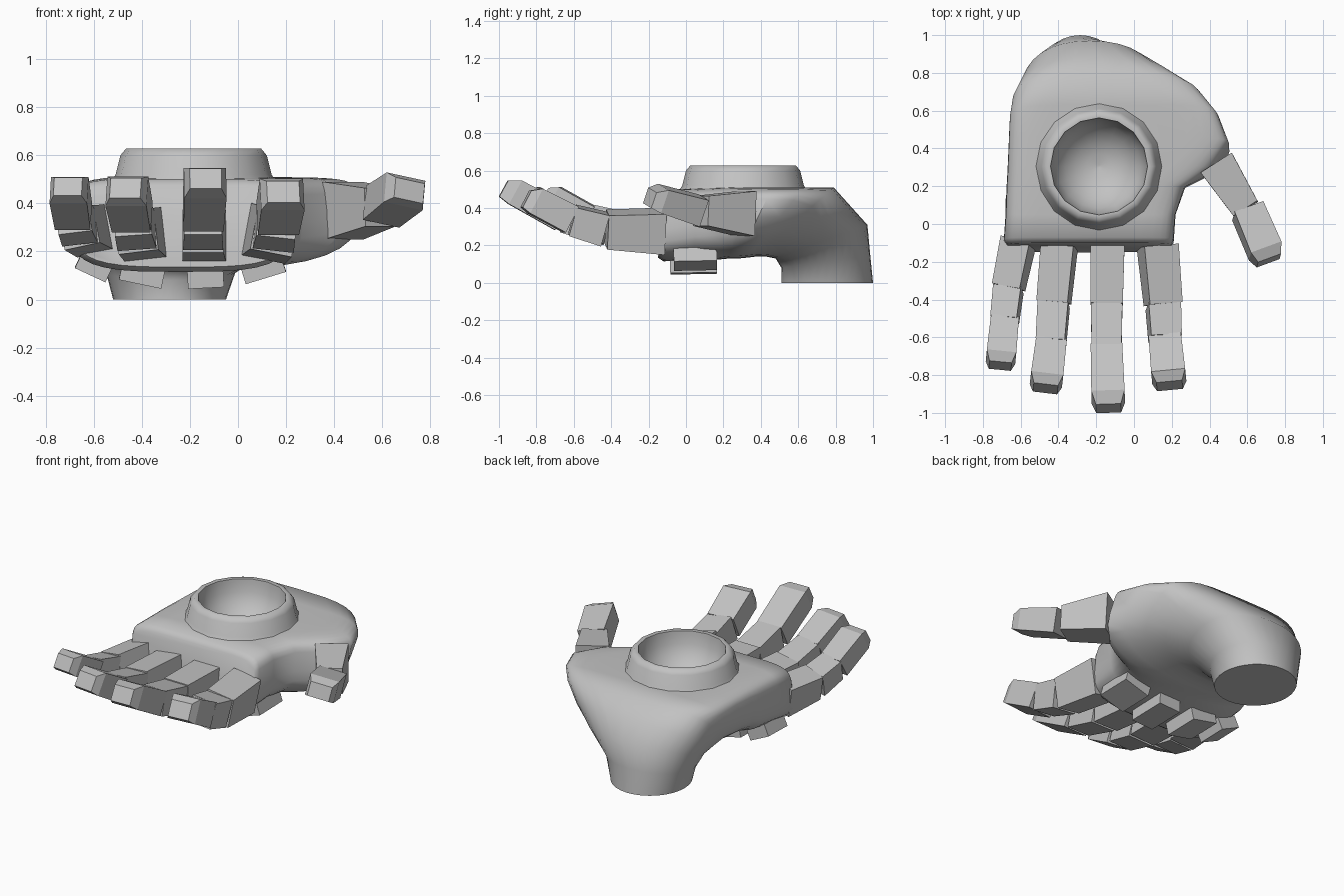
import bpy, bmesh, math
from mathutils import Vector, Matrix

if "Cube" in bpy.data.objects:
    bpy.data.objects.remove(bpy.data.objects["Cube"])

grey = bpy.data.materials.new("stone grey")
grey.use_nodes = True
colour = (0.54, 0.54, 0.54, 1)
grey.diffuse_color = colour
grey.node_tree.nodes["Principled BSDF"].inputs["Base Color"].default_value = colour


def finish(name, bm, smooth=None):
    bmesh.ops.recalc_face_normals(bm, faces=bm.faces[:])
    mesh = bpy.data.meshes.new(name)
    bm.to_mesh(mesh)
    bm.free()
    mesh.materials.append(grey)
    obj = bpy.data.objects.new(name, mesh)
    bpy.context.collection.objects.link(obj)
    if smooth:
        bpy.ops.object.select_all(action="DESELECT")
        obj.select_set(True)
        bpy.context.view_layer.objects.active = obj
        bpy.ops.object.shade_smooth_by_angle(angle=math.radians(smooth))
    return obj


def loft(bm, rings, caps=True):
    loops = [[bm.verts.new(p) for p in ring] for ring in rings]
    n = len(loops[0])
    for a, b in zip(loops, loops[1:]):
        for i in range(n):
            j = (i + 1) % n
            bm.faces.new((a[i], a[j], b[j], b[i]))
    if caps:
        bm.faces.new(loops[0])
        bm.faces.new(loops[-1])


def power(value, p):
    return math.copysign(abs(value) ** p, value)


# Wrist and palm: one loft that bends from the upright wrist to the flat palm.
# under (y, z), top (y, z), x range, squareness of top and underside, side height
sections = [
    ((.51, 0), (1.0, 0), (-.52, -.05), 1, 1, .5),
    ((.51, .08), (.985, .15), (-.55, -.01), .95, 1, .5),
    ((.48, .13), (.97, .31), (-.59, .13), .9, .9, .5),
    ((.43, .14), (.88, .41), (-.62, .26), .75, .85, .52),
    ((.37, .14), (.79, .51), (-.645, .36), .55, .8, .55),
    ((.33, .135), (.63, .51), (-.66, .45), .35, .8, .58),
    ((.28, .13), (.46, .51), (-.665, .505), .3, .8, .58),
    ((.23, .13), (.31, .51), (-.67, .42), .3, .75, .55),
    ((.18, .125), (.20, .51), (-.675, .27), .3, .7, .5),
    ((.05, .12), (.05, .505), (-.68, .22), .3, .65, .5),
    ((-.12, .115), (-.07, .5), (-.69, .21), .3, .6, .45),
    ((-.15, .135), (-.1, .47), (-.67, .2), .3, .6, .45),
]
rings = []
for under, top, (x0, x1), p_top, p_under, side in sections:
    ring = []
    for i in range(32):
        a = math.tau * i / 32
        s, c = math.sin(a), math.cos(a)
        p = p_top if s > 0 else p_under
        v = side + (power(s, p) * (1 - side) if s > 0 else power(s, p) * side)
        x = (x0 + x1) / 2 + (x1 - x0) / 2 * power(c, p)
        y, z = Vector(under).lerp(Vector(top), v)
        ring.append((x, y, z))
    rings.append(ring)
bm = bmesh.new()
loft(bm, rings)
palm = finish("palm_and_wrist", bm, 60)


# Bowl socket
def lathe(profile, sides=16):
    return [[(-.185 + r * math.cos(math.tau * i / sides),
              .305 + r * math.sin(math.tau * i / sides), z) for i in range(sides)]
            for r, z in profile]


bm = bmesh.new()
hollow = [(.255 * math.cos(a), .61 - .24 * math.sin(a))
          for a in [math.radians(15 * k) for k in range(6)]]
loft(bm, lathe([(.345, .49), (.325, .52), (.305, .6), (.282, .628), (.257, .626)]
               + hollow + [(.004, .37)]), caps=False)
finish("bowl_socket", bm, 70)

bm = bmesh.new()
loft(bm, lathe([(.265, .8), (.265, .58)] + [(r + .01, z - .01) for r, z in hollow[1:]]))
cutter = finish("bowl_cutter", bm)
cutter.hide_render = True
cutter.hide_viewport = True
cutter.display_type = "WIRE"
cut = palm.modifiers.new("hollow", "BOOLEAN")
cut.operation = "DIFFERENCE"
cut.solver = "EXACT"
cut.object = cutter


# Fingers: tapered blocks between joints
def block(name, start, end, size0, size1, roll=0, tip=False):
    start, end = Vector(start), Vector(end)
    d = (end - start).normalized()
    side = d.cross(Vector((0, 0, 1))).normalized()
    side = Matrix.Rotation(math.radians(roll), 3, d) @ side
    up = side.cross(d)

    def ring(t, w, h, low, high):
        c = start.lerp(end, t)
        return [c + side * w / 2 * sx + up * h / 2 * sz
                for sx, sz in ((-1, low), (1, low), (1, high), (-1, high))]
    (w0, h0), (w1, h1) = size0, size1
    rings = [ring(0.02, w0, h0, -1, 1)]
    if tip:
        rings += [ring(.82, w1, h1, -1, 1), ring(1, w1 * .75, h1, -.85, .5)]
    else:
        rings.append(ring(.98, w1, h1, -1, 1))
    bm = bmesh.new()
    loft(bm, rings)
    finish(name, bm)


fingers = {
    "index": (.185, 11, [(.125, -.11, .275), (.155, -.43, .285), (.165, -.61, .335), (.188, -.85, .46)]),
    "middle": (.18, 0, [(-.14, -.11, .265), (-.145, -.43, .285), (-.145, -.66, .345), (-.135, -.97, .515)]),
    "ring": (.175, -7, [(-.395, -.11, .27), (-.425, -.42, .285), (-.44, -.63, .34), (-.468, -.865, .475)]),
    "little": (.16, -12, [(-.61, -.08, .285), (-.665, -.34, .3), (-.685, -.51, .345), (-.708, -.745, .48)]),
}
for name, (w, roll, joints) in fingers.items():
    for k, part in enumerate(("base", "middle", "tip")):
        block(f"{name}_finger_{part}", joints[k], joints[k + 1],
              (w * (1, .93, .93)[k], w * (1.2, .93, .83)[k]),
              (w * (.95, .88, .98)[k], w * (1, .85, .8)[k]),
              -roll * (1, .6, 0)[k], part == "tip")

# Thumb
block("thumb_base", (.435, .325, .37), (.595, .075, .385), (.195, .24), (.15, .16))
block("thumb_tip", (.6, .075, .385), (.715, -.19, .465), (.165, .15), (.175, .13), -12, True)

# Knuckle plates under the hand
for name, x, z, w, y0, y1, roll in (
        ("index", .105, .13, .175, -.07, .17, 17), ("middle", -.135, .09, .15, -.09, .17, 3),
        ("ring", -.4, .105, .18, -.08, .16, -12), ("little", -.6, .14, .14, -.06, .14, -25)):
    block(f"{name}_knuckle", (x, y1, z), (x, y0, z - .005), (w, .075), (w, .075), roll)
